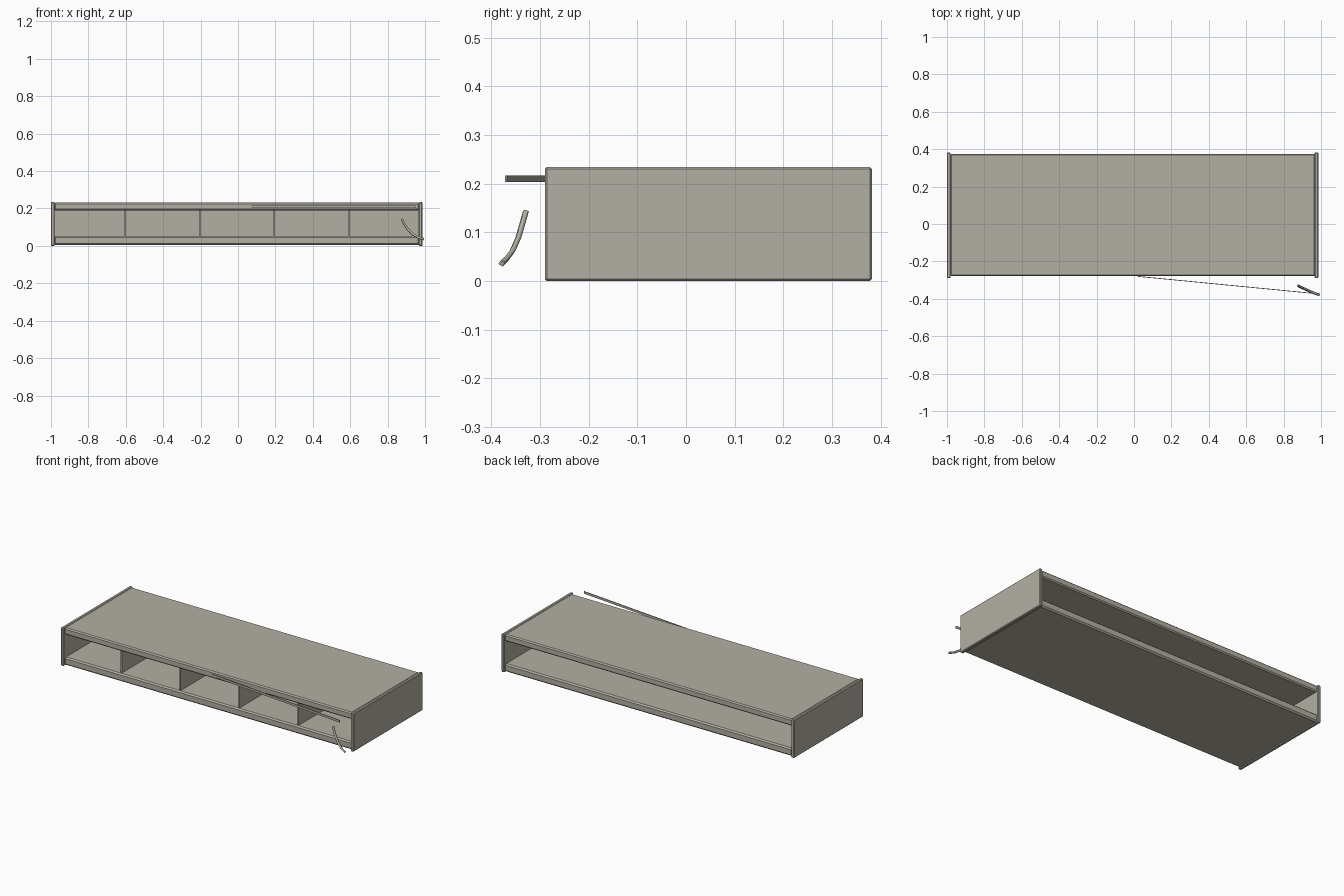
import bpy, bmesh
from mathutils import Vector, Matrix

cube = bpy.data.objects.get("Cube")
if cube:
    bpy.data.objects.remove(cube, do_unlink=True)

mat = bpy.data.materials.new("warm grey")
mat.use_nodes = True
grey = (0.45, 0.43, 0.37, 1)
mat.diffuse_color = grey
mat.node_tree.nodes["Principled BSDF"].inputs["Base Color"].default_value = grey


def box(name, low, high, chamfer=0.0):
    """Box between two corners, with optional chamfered edges."""
    low, high = Vector(low), Vector(high)
    bm = bmesh.new()
    bmesh.ops.create_cube(bm, size=1)
    bmesh.ops.scale(bm, vec=high - low, verts=bm.verts)
    bmesh.ops.translate(bm, vec=(low + high) / 2, verts=bm.verts)
    if chamfer:
        bmesh.ops.bevel(bm, geom=bm.edges[:], offset=chamfer, segments=1,
                        affect='EDGES', profile=0.5)
    mesh = bpy.data.meshes.new(name)
    bm.to_mesh(mesh)
    bm.free()
    mesh.materials.append(mat)
    obj = bpy.data.objects.new(name, mesh)
    bpy.context.collection.objects.link(obj)
    return obj


# Carcass: end panels and the two long boards
box("right_end_panel", (-1, -0.29, 0), (-0.98, 0.382, 0.234), 0.004)
box("left_end_panel", (0.966, -0.29, 0), (0.986, 0.382, 0.234), 0.004)
box("top_board", (-0.984, -0.279, 0.19), (0.97, 0.375, 0.232), 0.007)
box("bottom_board", (-0.984, -0.279, 0.004), (0.97, 0.375, 0.052), 0.008)

# Middle wall closing the front compartments, and their dividers
box("middle_wall", (-0.984, 0.045, 0.045), (0.97, 0.055, 0.196))
for i in range(4):
    x = -0.605 + 0.4 * i
    box(f"divider_{i + 1}", (x - 0.004, -0.268, 0.045), (x + 0.004, 0.05, 0.196))

# Thin swung-out strip hinged at the front of the top board
start, end = Vector((0.02, -0.28, 0.21)), Vector((0.95, -0.37, 0.21))
span = end - start
strip = box("swing_strip", (0, -0.002, -0.007), (span.length, 0.002, 0.007))
strip.matrix_world = Matrix.Translation(start) @ span.to_track_quat('X', 'Z').to_matrix().to_4x4()

# Curved loose lever in front of the left end
path = [(0.876, -0.329, 0.143), (0.890, -0.337, 0.115), (0.908, -0.345, 0.088),
        (0.935, -0.357, 0.061), (0.965, -0.370, 0.044), (0.992, -0.379, 0.036)]
curve = bpy.data.curves.new("curved_lever", 'CURVE')
curve.dimensions = '3D'
curve.bevel_depth = 0.007
curve.bevel_resolution = 0
curve.use_fill_caps = True
spline = curve.splines.new('POLY')
spline.points.add(len(path) - 1)
for point, co in zip(spline.points, path):
    point.co = (*co, 1)
curve.materials.append(mat)
lever = bpy.data.objects.new("curved_lever", curve)
bpy.context.collection.objects.link(lever)
